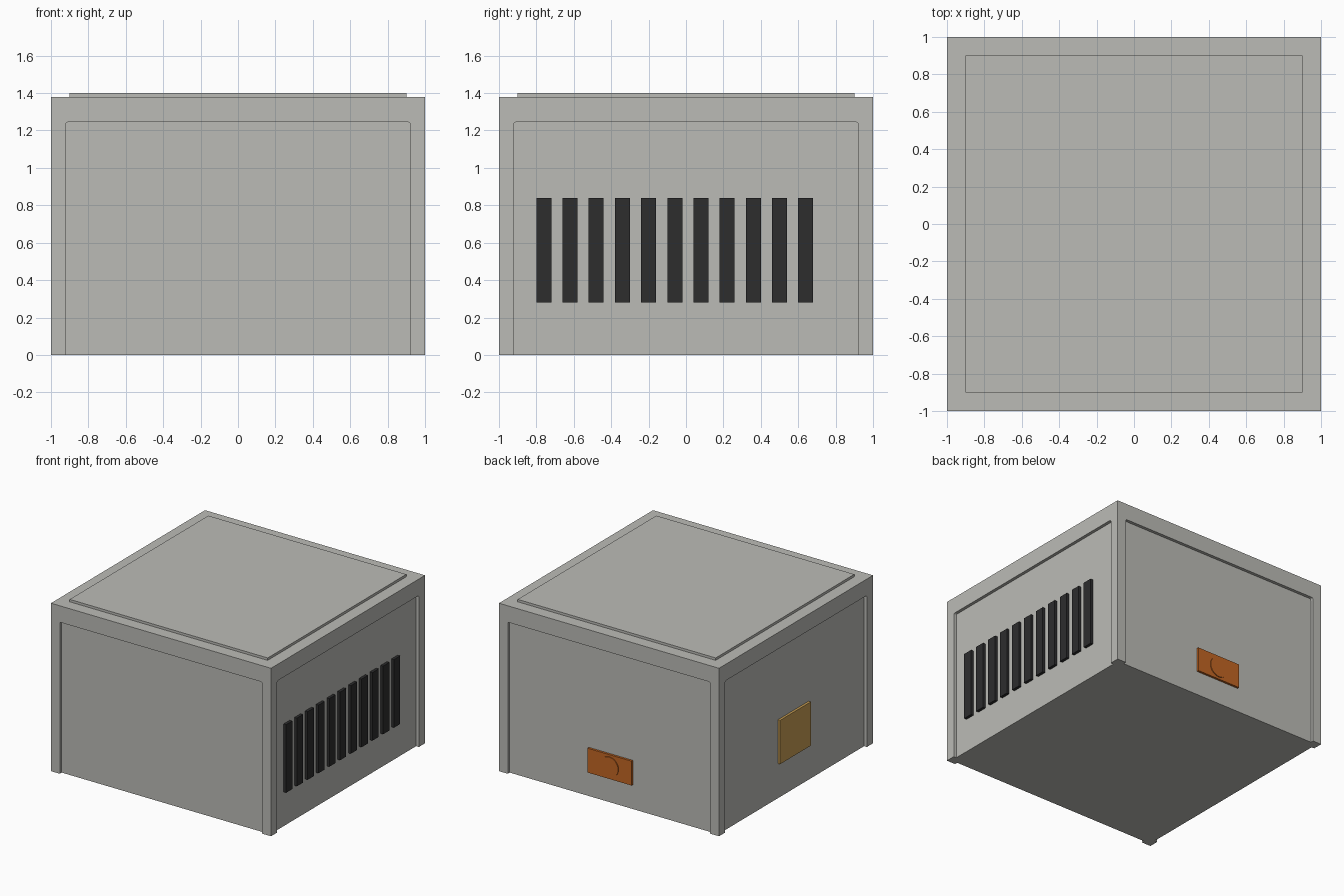
import bpy
import bmesh
from math import pi
from mathutils import Matrix

if "Cube" in bpy.data.objects:
    bpy.data.objects.remove(bpy.data.objects["Cube"], do_unlink=True)

RECESS = 0.975   # distance of the sunken wall panels from the centre
TOP = 1.38


def material(name, rgb):
    mat = bpy.data.materials.new(name)
    mat.use_nodes = True
    mat.diffuse_color = (*rgb, 1)
    mat.node_tree.nodes["Principled BSDF"].inputs["Base Color"].default_value = (*rgb, 1)
    return mat


grey = material("warm_grey", (0.50, 0.50, 0.47))
black = material("vent_black", (0.026, 0.026, 0.027))
orange = material("socket_orange", (0.54, 0.133, 0.017))
ochre = material("hatch_ochre", (0.57, 0.34, 0.088))


def add_box(bm, low, high):
    size = [b - a for a, b in zip(low, high)]
    mid = [(a + b) / 2 for a, b in zip(low, high)]
    mat = Matrix.Translation(mid) @ Matrix.Diagonal((*size, 1))
    return bmesh.ops.create_cube(bm, size=1, matrix=mat)["verts"]


def finish(bm, name, mat):
    mesh = bpy.data.meshes.new(name)
    bm.to_mesh(mesh)
    bm.free()
    obj = bpy.data.objects.new(name, mesh)
    bpy.context.collection.objects.link(obj)
    mesh.materials.append(mat)
    return obj


def box(name, low, high, mat):
    bm = bmesh.new()
    add_box(bm, low, high)
    return finish(bm, name, mat)


# Housing: a block with a sunken panel on each side, leaving corner posts
housing = box("housing", (-1, -1, 0), (1, 1, TOP), grey)
bm = bmesh.new()
for turn in range(4):
    verts = add_box(bm, (-0.92, -1.1, -0.1), (0.92, -RECESS, 1.245))
    edges = {e for v in verts for e in v.link_edges}
    corners = [e for e in edges
               if all(v.co.z > 1 for v in e.verts)
               and abs(e.verts[0].co.x - e.verts[1].co.x) < 0.01]
    before = set(bm.verts) - set(verts)
    bmesh.ops.bevel(bm, geom=corners, offset=0.012, segments=3,
                    profile=0.5, affect='EDGES')
    fresh = [v for v in bm.verts if v not in before]
    bmesh.ops.rotate(bm, verts=fresh, cent=(0, 0, 0),
                     matrix=Matrix.Rotation(turn * pi / 2, 3, 'Z'))
cutter = finish(bm, "panel_cutter", grey)
cutter.hide_render = True

cut = housing.modifiers.new("panels", 'BOOLEAN')
cut.operation = 'DIFFERENCE'
cut.solver = 'EXACT'
cut.object = cutter
bpy.context.view_layer.objects.active = housing
housing.select_set(True)
bpy.ops.object.modifier_apply(modifier=cut.name)
bpy.data.objects.remove(cutter, do_unlink=True)

# Raised plate on the roof
box("roof_plate", (-0.9, -0.9, TOP), (0.9, 0.9, 1.4), grey)

# Row of vent slats on one side
bm = bmesh.new()
for i in range(11):
    y = -0.8 + i * 0.14
    add_box(bm, (RECESS, y, 0.28), (0.998, y + 0.08, 0.84))
finish(bm, "vent_slats", black)

# Hatch on the opposite side
box("side_hatch", (-0.995, -0.2, 0.285), (-RECESS, 0.2, 0.645), ochre)

# Socket with a round cap on the back
box("back_socket", (-0.2, RECESS, 0.2), (0.2, 0.993, 0.4), orange)
bm = bmesh.new()
bmesh.ops.create_cone(bm, cap_ends=True, segments=32, radius1=0.083, radius2=0.083,
                      depth=0.01, matrix=Matrix.Translation((0, 0.995, 0.3))
                      @ Matrix.Rotation(pi / 2, 4, 'X'))
finish(bm, "socket_cap", orange)
